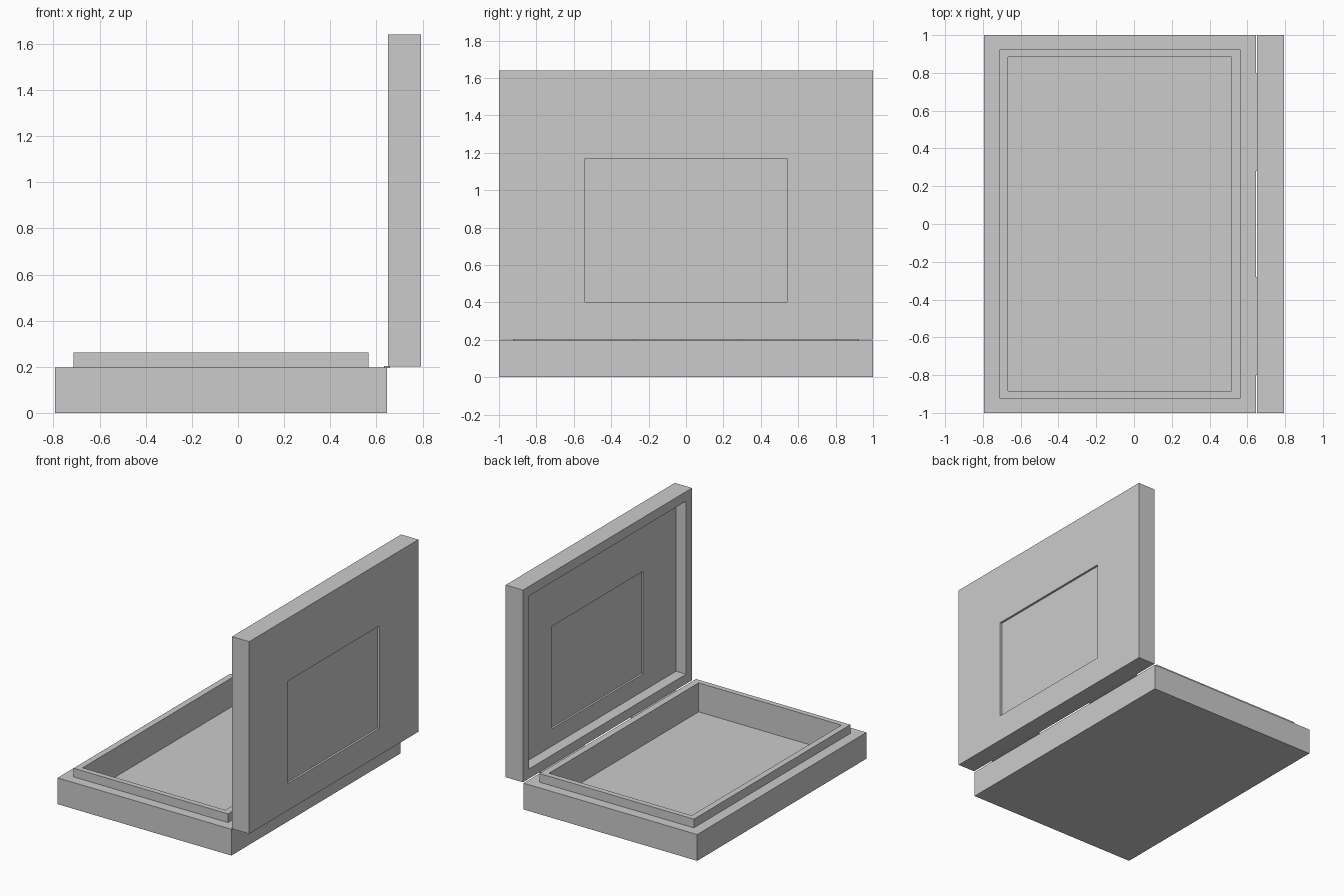
import bpy, bmesh

if "Cube" in bpy.data.objects:
    bpy.data.objects.remove(bpy.data.objects["Cube"])


def ring_solid(name, rings, to_xyz, closed=False):
    """Skin rectangular rings (a0, a1, half_y, height); cap ends or join them."""
    bm = bmesh.new()
    loops = []
    for a0, a1, hy, h in rings:
        corners = [(a0, -hy), (a1, -hy), (a1, hy), (a0, hy)]
        loops.append([bm.verts.new(to_xyz(a, y, h)) for a, y in corners])
    pairs = list(zip(loops, loops[1:]))
    if closed:
        pairs.append((loops[-1], loops[0]))
    else:
        bm.faces.new(loops[0])
        bm.faces.new(loops[-1])
    for lo, hi in pairs:
        for i in range(4):
            j = (i + 1) % 4
            bm.faces.new((lo[i], lo[j], hi[j], hi[i]))
    bmesh.ops.recalc_face_normals(bm, faces=bm.faces)
    mesh = bpy.data.meshes.new(name)
    bm.to_mesh(mesh)
    bm.free()
    obj = bpy.data.objects.new(name, mesh)
    bpy.context.collection.objects.link(obj)
    return obj


def flat(a, y, h):
    return (a, y, h)


def upright(a, y, h):
    return (h, y, a)


# Base tray with raised inner lip
ring_solid("base_tray", [
    (-0.793, 0.645, 1.0, 0.0),
    (-0.793, 0.645, 1.0, 0.197),
    (-0.713, 0.565, 0.925, 0.197),
    (-0.713, 0.565, 0.925, 0.262),
    (-0.667, 0.515, 0.885, 0.262),
    (-0.667, 0.515, 0.885, 0.045),
], flat)

# Open lid standing upright, hollow inside, with a window hole
ring_solid("lid_frame", [
    (0.403, 1.17, 0.54, 0.793),
    (0.202, 1.64, 1.0, 0.793),
    (0.202, 1.64, 1.0, 0.65),
    (0.274, 1.568, 0.928, 0.65),
    (0.274, 1.568, 0.928, 0.733),
    (0.403, 1.17, 0.54, 0.733),
], upright, closed=True)

# Window pane, recessed on both sides of the lid
ring_solid("window_pane", [
    (0.403, 1.17, 0.54, 0.748),
    (0.403, 1.17, 0.54, 0.777),
], upright)

# Two thin hinge strips bridging base and lid
for side, label in ((-1, "front"), (1, "back")):
    bpy.ops.mesh.primitive_cube_add(size=1, location=(0.646, side * 0.54, 0.199))
    hinge = bpy.context.object
    hinge.name = "hinge_" + label
    hinge.scale = (0.024, 0.52, 0.008)
